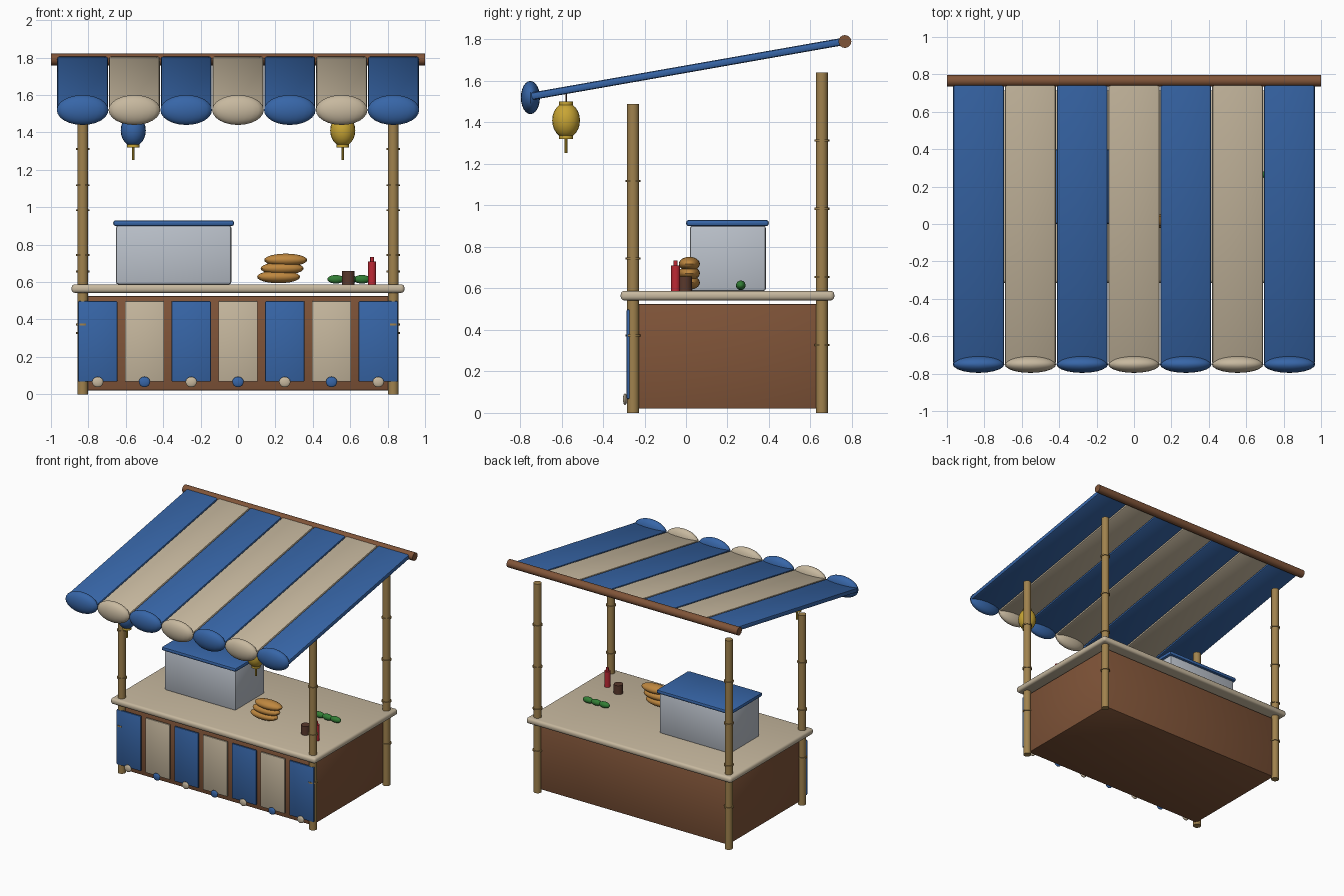
import bpy, bmesh, math
from mathutils import Matrix, Vector

if "Cube" in bpy.data.objects:
    bpy.data.objects.remove(bpy.data.objects["Cube"])


def material(name, r, g, b):
    m = bpy.data.materials.new(name)
    m.diffuse_color = (r, g, b, 1)
    m.use_nodes = True
    m.node_tree.nodes["Principled BSDF"].inputs["Base Color"].default_value = m.diffuse_color
    return m


BLUE = material("blue_cloth", 0.038, 0.132, 0.390)
TAN = material("cream_cloth", 0.570, 0.480, 0.345)
BROWN = material("brown_wood", 0.216, 0.089, 0.040)
BAMBOO = material("bamboo", 0.352, 0.223, 0.075)
SILVER = material("silver_metal", 0.500, 0.540, 0.600)
BREAD = material("bread_crust", 0.515, 0.242, 0.050)
GREEN = material("green_vegetable", 0.032, 0.205, 0.035)
RED = material("red_bottle", 0.515, 0.022, 0.035)
GOLD = material("gold_paper", 0.578, 0.376, 0.035)
DARK = material("dark_brown", 0.100, 0.040, 0.025)


def finish(bm, name, mat, matrix):
    bm.transform(matrix)
    me = bpy.data.meshes.new(name)
    bm.to_mesh(me)
    bm.free()
    me.materials.append(mat)
    ob = bpy.data.objects.new(name, me)
    bpy.context.collection.objects.link(ob)
    bpy.ops.object.select_all(action='DESELECT')
    ob.select_set(True)
    bpy.context.view_layer.objects.active = ob
    bpy.ops.object.shade_smooth_by_angle(angle=math.radians(35))
    return ob


def box(name, mat, centre, size, bevel=0.0, rot=None, segments=2):
    bm = bmesh.new()
    bmesh.ops.create_cube(bm, size=1)
    bm.transform(Matrix.Diagonal((*size, 1)))
    if bevel:
        bmesh.ops.bevel(bm, geom=bm.edges[:], offset=bevel, segments=segments,
                        profile=0.5, affect='EDGES')
    return finish(bm, name, mat, Matrix.Translation(centre) @ (rot or Matrix()))


def rod(name, mat, base, radius, length, axis='Z', sides=16):
    # cylinder whose base centre sits at the given point
    bm = bmesh.new()
    bmesh.ops.create_cone(bm, cap_ends=True, segments=sides, radius1=radius,
                          radius2=radius, depth=length)
    bm.transform(Matrix.Translation((0, 0, length / 2)))
    rot = Matrix.Rotation(math.pi / 2, 4, 'Y') if axis == 'X' else Matrix()
    return finish(bm, name, mat, Matrix.Translation(base) @ rot)


def ellipsoid(name, mat, centre, radii, u=20, v=12):
    bm = bmesh.new()
    bmesh.ops.create_uvsphere(bm, u_segments=u, v_segments=v, radius=1)
    return finish(bm, name, mat, Matrix.Translation(centre) @ Matrix.Diagonal((*radii, 1)))


# counter body and worktop
box("counter_body", BROWN, (0, 0.20, 0.2725), (1.64, 0.90, 0.505), 0.008)
box("counter_top", TAN, (0, 0.20, 0.565), (1.78, 1.03, 0.046), 0.018, segments=3)

# bamboo posts with joint rings
for side, x in (("left", -0.83), ("right", 0.83)):
    for end, y, height, parts in (("front", -0.255, 1.49, 4), ("back", 0.655, 1.64, 5)):
        rod(f"{end}_{side}_post", BAMBOO, (x, y, 0), 0.029, height)
        for k in range(1, parts):
            rod(f"{end}_{side}_post_ring_{k}", BAMBOO,
                (x, y, height * k / parts - 0.005), 0.036, 0.010)

# hanging front panels with round ornaments
for i in range(7):
    x = -0.75 + 0.25 * i
    a, b = (BLUE, TAN) if i % 2 == 0 else (TAN, BLUE)
    box(f"front_panel_{i + 1}", a, (x, -0.278, 0.283), (0.21, 0.016, 0.43), 0.005)
    ellipsoid(f"panel_ornament_{i + 1}", b, (x, -0.294, 0.066), (0.03, 0.01, 0.028))

# sloping striped awning with rounded scallops and a ridge pole
low, high = Vector((0, -0.75, 1.525)), Vector((0, 0.768, 1.792))
span = high - low
tilt = Matrix.Rotation(math.atan2(span.z, span.y), 4, 'X')
for i in range(7):
    x = 0.277 * (i - 3)
    mat = BLUE if i % 2 == 0 else TAN
    centre = (low + high) / 2 + Vector((x, 0, 0))
    box(f"awning_stripe_{i + 1}", mat, centre, (0.272, span.length, 0.036), 0.012, tilt)
    ellipsoid(f"awning_scallop_{i + 1}", mat, (x, -0.75, 1.52), (0.138, 0.046, 0.08))
rod("ridge_pole", BROWN, (-1, 0.766, 1.79), 0.031, 2.0, 'X')

# hanging lanterns
for side, x, mat in (("left", -0.56, BLUE), ("right", 0.56, GOLD)):
    y = -0.578
    ellipsoid(f"{side}_lantern", mat, (x, y, 1.41), (0.067, 0.067, 0.085))
    rod(f"{side}_lantern_top_cap", GOLD, (x, y, 1.476), 0.033, 0.024)
    rod(f"{side}_lantern_bottom_cap", GOLD, (x, y, 1.32), 0.033, 0.024)
    rod(f"{side}_lantern_tassel", GOLD, (x, y, 1.252), 0.007, 0.07, sides=8)
    rod(f"{side}_lantern_string", DARK, (x, y, 1.495), 0.004, 0.06, sides=8)

# cooler box with lid
box("cooler_box", SILVER, (-0.344, 0.202, 0.745), (0.616, 0.366, 0.315), 0.012)
box("cooler_lid", BLUE, (-0.344, 0.2, 0.915), (0.646, 0.398, 0.03), 0.012)

# stacked bread loaves
for i in range(3):
    ellipsoid(f"bread_{i + 1}", BREAD, (0.217 + 0.019 * i, 0.016, 0.628 + 0.045 * i),
              (0.115, 0.051, 0.034))

# green vegetable made of three lobes
for i in range(3):
    ellipsoid(f"cucumber_lobe_{i + 1}", GREEN, (0.523 + 0.07 * i, 0.264, 0.615),
              (0.045, 0.023, 0.023))

# sauce cup and bottle
rod("sauce_cup", DARK, (0.59, -0.005, 0.585), 0.034, 0.073)
rod("sauce_bottle", RED, (0.717, -0.05, 0.585), 0.022, 0.125)
rod("sauce_bottle_nozzle", RED, (0.717, -0.05, 0.71), 0.010, 0.025, sides=12)
